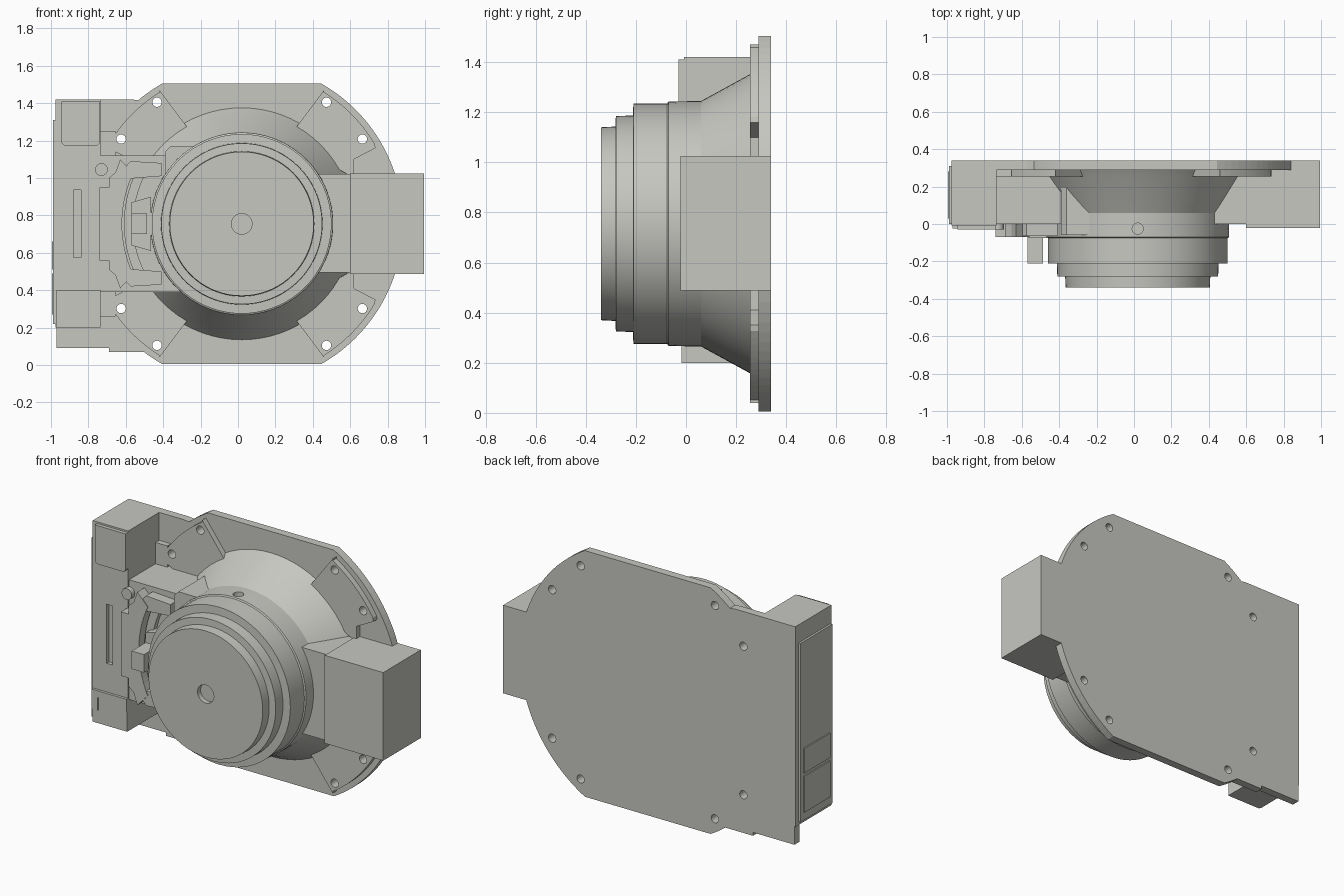
import bpy, bmesh, math

if "Cube" in bpy.data.objects:
    bpy.data.objects.remove(bpy.data.objects["Cube"])

CX, CZ = 0.02, 0.755          # axis of the drum
grey = bpy.data.materials.new("warm_grey")
grey.diffuse_color = (0.57, 0.57, 0.535, 1)
grey.use_nodes = True
grey.node_tree.nodes["Principled BSDF"].inputs["Base Color"].default_value = grey.diffuse_color


def finish(name, bm, smooth=False):
    bmesh.ops.recalc_face_normals(bm, faces=bm.faces)
    me = bpy.data.meshes.new(name)
    bm.to_mesh(me)
    bm.free()
    me.materials.append(grey)
    ob = bpy.data.objects.new(name, me)
    bpy.context.collection.objects.link(ob)
    if smooth:
        bpy.ops.object.select_all(action='DESELECT')
        bpy.context.view_layer.objects.active = ob
        ob.select_set(True)
        bpy.ops.object.shade_smooth_by_angle(angle=math.radians(25))
    return ob


def prism(name, pts, y0, y1, smooth=False):
    """Extrude an (x, z) outline from y0 to y1."""
    bm = bmesh.new()
    face = bm.faces.new([bm.verts.new((x, y0, z)) for x, z in pts])
    ext = bmesh.ops.extrude_face_region(bm, geom=[face])
    verts = [v for v in ext['geom'] if isinstance(v, bmesh.types.BMVert)]
    bmesh.ops.translate(bm, vec=(0, y1 - y0, 0), verts=verts)
    return finish(name, bm, smooth)


def box(name, x0, x1, y0, y1, z0, z1):
    return prism(name, [(x0, z0), (x1, z0), (x1, z1), (x0, z1)], y0, y1)


def arc(r, a0, a1, n, cx=CX, cz=CZ):
    return [(cx + r * math.cos(math.radians(a0 + (a1 - a0) * i / n)),
             cz + r * math.sin(math.radians(a0 + (a1 - a0) * i / n))) for i in range(n + 1)]


def disc(name, x, z, r, y0, y1):
    return prism(name, arc(r, 0, 345, 23, x, z), y0, y1, True)


def lathe(name, profile, n=72):
    """Revolve (radius, y) points about the drum axis."""
    bm = bmesh.new()
    rings = []
    for r, y in profile:
        rings.append([bm.verts.new((CX + r * math.cos(2 * math.pi * i / n), y,
                                    CZ + r * math.sin(2 * math.pi * i / n))) for i in range(n)])
    for a, b in zip(rings, rings[1:]):
        for i in range(n):
            j = (i + 1) % n
            bm.faces.new((a[i], a[j], b[j], b[i]))
    bm.faces.new(rings[0])
    bm.faces.new(rings[-1])
    return finish(name, bm, True)


def cut(ob, cutter):
    mod = ob.modifiers.new("cut", 'BOOLEAN')
    mod.object, mod.operation, mod.solver = cutter, 'DIFFERENCE', 'EXACT'
    bpy.context.view_layer.objects.active = ob
    bpy.ops.object.modifier_apply(modifier=mod.name)
    bpy.data.objects.remove(cutter)


def flip_x(pts):
    return [(2 * CX - x, z) for x, z in pts]


def flip_z(pts):
    return [(x, 2 * CZ - z) for x, z in pts]


# Back plate: flat-sided disc joined to a rectangular left side
outline = (arc(0.862, -60.5, 60.5, 40) + arc(0.862, 119.5, 130, 6)
           + [(-0.57, 1.42), (-0.97, 1.42), (-0.97, 0.09), (-0.69, 0.09), (-0.69, 0.07), (-0.5, 0.07)]
           + arc(0.862, 233, 240.5, 5))
plate = prism("back_plate", outline, 0.29, 0.34)

# Raised mounting pads at the four corners
pad = [(0.62, 1.0), (0.62, 1.10), (0.735, 1.16)] + arc(0.83, 31, 58, 12) \
    + [(0.46, 1.47), (0.31, 1.27), (0.27, 1.2)]
pads = [prism("mounting_pad", p, 0.255, 0.292) for p in
        (pad, flip_x(pad), flip_z(pad), flip_z(flip_x(pad)))]

# Bolt holes through pads and plate
for sx in (-1, 1):
    for sz in (-1, 1):
        for dx, dz in ((0.453, 0.65), (0.645, 0.453)):
            for ob in [plate] + pads:
                cut(ob, disc("hole_cutter", CX + sx * dx, CZ + sz * dz, 0.025, 0.2, 0.4))

# Stepped drum with conical base and a shallow centre hole
drum = lathe("drum", [(0.62, 0.30), (0.62, 0.29), (0.595, 0.252), (0.49, 0.06), (0.488, -0.07), (0.48, -0.075),
                      (0.48, -0.21), (0.432, -0.212), (0.43, -0.28), (0.388, -0.282),
                      (0.385, -0.34), (0.055, -0.34), (0.055, -0.31)])
bm = bmesh.new()
bmesh.ops.create_cone(bm, cap_ends=True, segments=20, radius1=0.03, radius2=0.03, depth=0.12)
bmesh.ops.translate(bm, vec=(CX, -0.025, CZ + 0.49), verts=bm.verts)
cut(drum, finish("top_hole_cutter", bm))

# Right terminal box
box("right_box_neck", 0.40, 0.60, 0.0, 0.34, 0.495, 1.02)
box("right_box", 0.60, 0.995, -0.022, 0.34, 0.488, 1.025)

# Left housing with a slot
housing = box("left_housing", -0.975, -0.735, -0.008, 0.339, 0.20, 1.42)
cut(housing, box("slot_cutter", -0.88, -0.84, -0.05, 0.015, 0.575, 0.935))
prism("upper_cover", [(-0.945, 1.19), (-0.93, 1.175), (-0.75, 1.175), (-0.737, 1.19),
                      (-0.737, 1.41), (-0.945, 1.41)], -0.03, -0.008)
box("lower_cover", -0.97, -0.735, -0.018, 0.0, 0.20, 0.40)
prism("lower_bracket", [(-0.97, 0.28), (-0.93, 0.28), (-0.93, 0.36), (-0.81, 0.36), (-0.81, 0.32),
                        (-0.735, 0.32), (-0.735, 0.40), (-0.97, 0.40)], -0.024, -0.018)
box("left_side_panel", -0.988, -0.97, 0.0, 0.31, 0.22, 1.31)
for z0, z1 in ((0.27, 0.49), (0.51, 0.66)):
    box("side_hatch", -0.995, -0.985, 0.03, 0.28, z0, z1)

# Middle block joining housing and drum
box("middle_block", -0.74, 0.0, 0.0, 0.339, 0.39, 1.12)
for z0, z1 in ((1.10, 1.25), (0.26, 0.40)):
    box("corner_filler", -0.735, -0.655, 0.255, 0.30, z0, z1)
prism("shoulder_block", [(-0.39, 1.0), (-0.39, 1.14), (-0.36, 1.17), (-0.1, 1.17), (-0.1, 1.0)], -0.06, 0.2)

# Stepped plate with a curved inner edge
half = [(-0.74, 0.95), (-0.69, 0.95), (-0.69, 1.0), (-0.655, 1.03), (-0.63, 1.10)]
prism("stepped_plate", flip_z(half)[::-1] + half + arc(0.64, 155, 205, 16), -0.07, 0.01)
prism("curved_rail", arc(0.63, 152, 208, 20) + arc(0.58, 208, 152, 20), -0.03, 0.01)

# Connector blocks beside the drum
wing = [(-0.62, 1.04), (-0.575, 1.09), (-0.41, 1.08), (-0.41, 1.01), (-0.60, 0.995)]
for p in (wing, flip_z(wing)):
    prism("connector_wing", p, -0.065, 0.01)
prism("connector_wedge", [(-0.57, 0.64), (-0.465, 0.61), (-0.465, 0.90), (-0.57, 0.87)], -0.075, 0.01)
box("connector_post", -0.57, -0.487, -0.21, -0.05, 0.70, 0.81)
disc("knob", -0.73, 1.045, 0.034, -0.03, 0.01)
